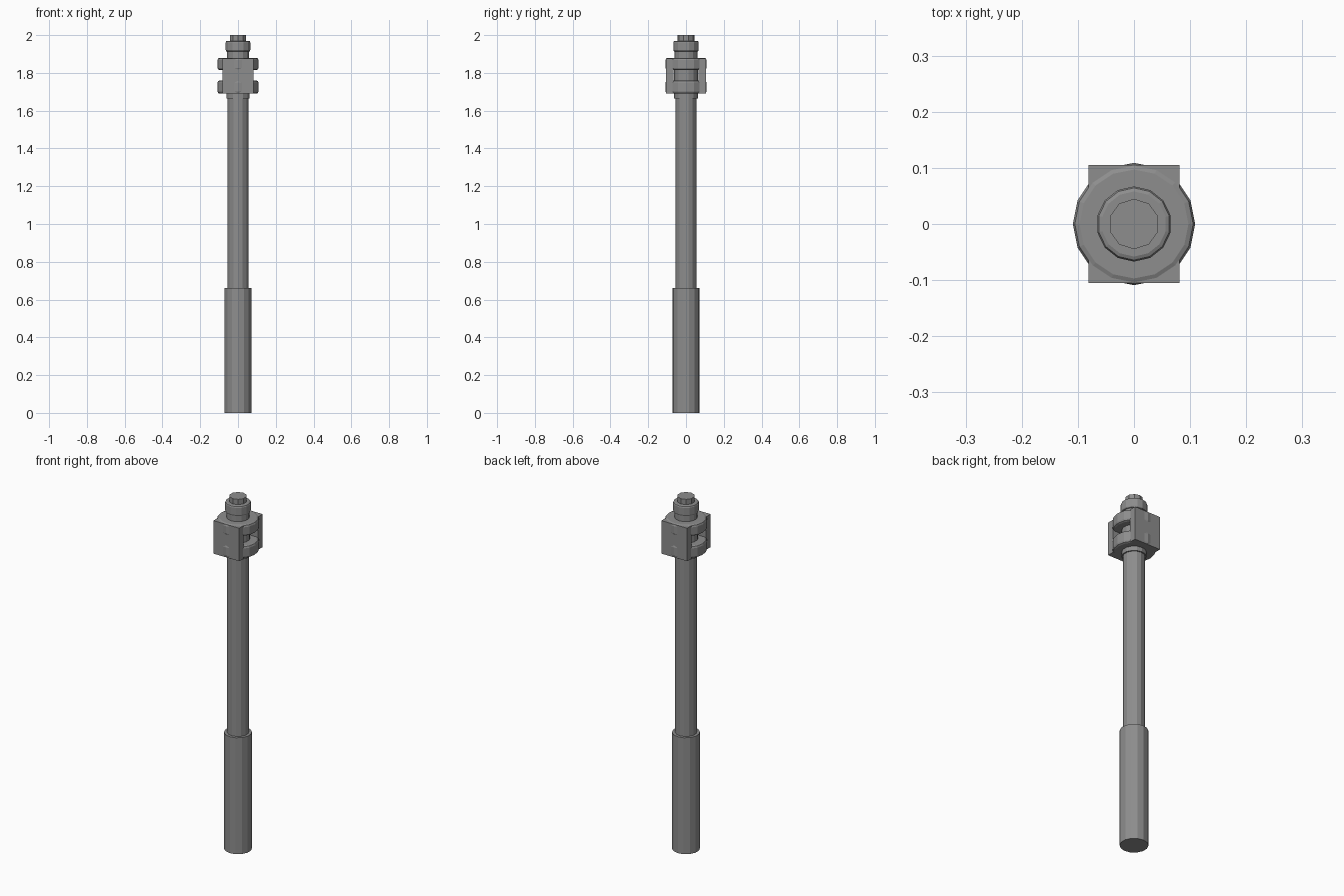
import bpy, bmesh, math

default = bpy.data.objects.get("Cube")
if default:
    bpy.data.objects.remove(default, do_unlink=True)

# One plain grey for the whole model
GREY = (0.27, 0.27, 0.27, 1.0)
steel = bpy.data.materials.new("grey_metal")
steel.use_nodes = True
steel.diffuse_color = GREY
steel.node_tree.nodes["Principled BSDF"].inputs["Base Color"].default_value = GREY


def finish(name, bm):
    bmesh.ops.recalc_face_normals(bm, faces=bm.faces)
    mesh = bpy.data.meshes.new(name)
    bm.to_mesh(mesh)
    bm.free()
    mesh.materials.append(steel)
    obj = bpy.data.objects.new(name, mesh)
    bpy.context.collection.objects.link(obj)
    return obj


def turned(name, profile, sides=14):
    """Closed solid turned around z from (radius, height) points, a corner facing +y."""
    bm = bmesh.new()
    rings = []
    for r, z in profile:
        angles = [math.pi / 2 + math.tau * i / sides for i in range(sides)]
        rings.append([bm.verts.new((r * math.cos(a), r * math.sin(a), z)) for a in angles])
    for low, high in zip(rings, rings[1:]):
        for i in range(sides):
            j = (i + 1) % sides
            bm.faces.new((low[i], low[j], high[j], high[i]))
    bm.faces.new(rings[0])
    bm.faces.new(rings[-1])
    return finish(name, bm)


def rod(name, r, z0, z1, sides=14):
    return turned(name, [(r, z0), (r, z1)], sides)


def chamfered(name, r, z0, z1, c, sides):
    return turned(name, [(r - c, z0), (r - c * 0.3, z0 + c * 0.3), (r, z0 + c),
                         (r, z1 - c), (r - c * 0.3, z1 - c * 0.3), (r - c, z1)], sides)


def block(name, x, y0, y1, z0, z1):
    bm = bmesh.new()
    bmesh.ops.create_cube(bm, size=1)
    for v in bm.verts:
        v.co = (v.co.x * 2 * x, y1 if v.co.y > 0 else y0, z1 if v.co.z > 0 else z0)
    return finish(name, bm)


# Grip and shaft
rod("grip", 0.072, 0, 0.66)
rod("shaft", 0.056, 0.66, 1.69)
rod("lower_collar", 0.063, 1.665, 1.69)

# Head: two rounded flanges on a core, clamped by a front and a back plate
rod("head_core", 0.063, 1.69, 1.88)
chamfered("lower_flange", 0.109, 1.69, 1.76, 0.012, 16)
chamfered("upper_flange", 0.109, 1.815, 1.88, 0.012, 16)
for name, side in (("front_plate", -1), ("back_plate", 1)):
    y0, y1 = sorted((side * 0.065, side * 0.105))
    block(name, 0.081, y0, y1, 1.69, 1.877)

# Tip
rod("upper_collar", 0.06, 1.88, 1.915)
chamfered("nut", 0.067, 1.912, 1.97, 0.009, 14)
rod("stud", 0.045, 1.97, 2.0, 10)
